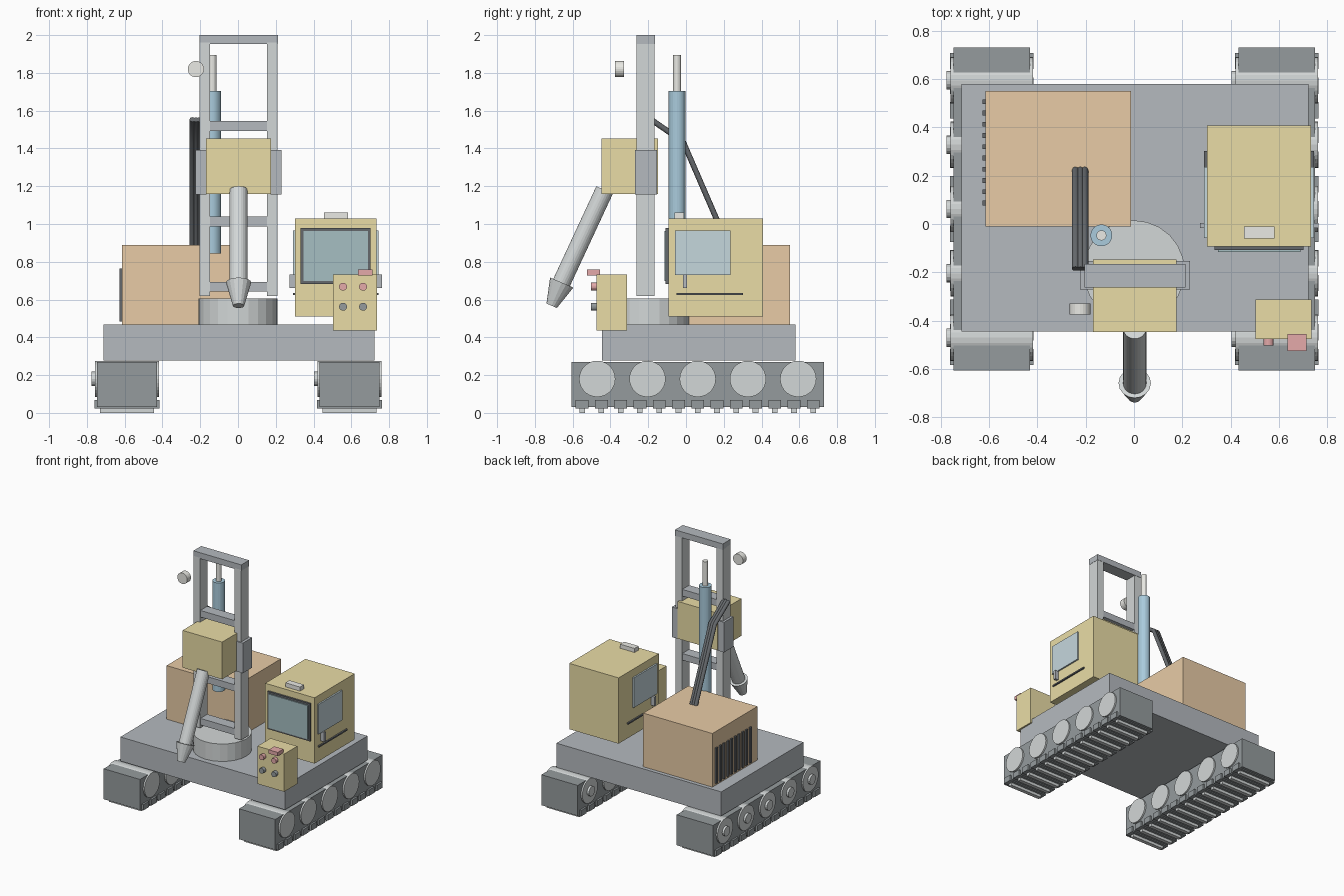
import bpy, bmesh
from mathutils import Vector

if "Cube" in bpy.data.objects:
    bpy.data.objects.remove(bpy.data.objects["Cube"])

PALETTE = {
    "steel": (0.46, 0.49, 0.52), "light": (0.65, 0.68, 0.68), "dark": (0.30, 0.33, 0.34),
    "black": (0.13, 0.14, 0.15), "yellow": (0.82, 0.72, 0.38), "orange": (0.81, 0.60, 0.38),
    "blue": (0.40, 0.60, 0.72), "glass": (0.56, 0.68, 0.72), "tinted": (0.38, 0.52, 0.54),
    "red": (0.78, 0.40, 0.40), "pale": (0.82, 0.82, 0.78),
}
MATS = {}
for key, rgb in PALETTE.items():
    MATS[key] = bpy.data.materials.new(key + "_paint")
    MATS[key].diffuse_color = (*rgb, 1)


def finish(name, bm, mat):
    me = bpy.data.meshes.new(name)
    bm.to_mesh(me)
    bm.free()
    me.materials.append(MATS[mat])
    ob = bpy.data.objects.new(name, me)
    bpy.context.collection.objects.link(ob)
    return ob


def box(name, x, y, z, mat):
    """Box from (min, max) ranges on each axis."""
    bm = bmesh.new()
    bmesh.ops.create_cube(bm, size=1)
    for v in bm.verts:
        v.co = [(r[0] + r[1]) / 2 + c * (r[1] - r[0]) for r, c in zip((x, y, z), v.co)]
    return finish(name, bm, mat)


def rod(name, a, b, r, mat, r2=None, seg=24):
    """Cylinder or cone from point a (radius r) to point b (radius r2)."""
    a, b = Vector(a), Vector(b)
    bm = bmesh.new()
    bmesh.ops.create_cone(bm, cap_ends=True, segments=seg, radius1=r,
                          radius2=r if r2 is None else r2, depth=(b - a).length)
    rot = (b - a).to_track_quat('Z', 'Y')
    for v in bm.verts:
        v.co = rot @ v.co + (a + b) / 2
    return finish(name, bm, mat)


# crawler tracks
for side, cx in (("left", -0.588), ("right", 0.59)):
    box(side + "_track_body", (cx - 0.158, cx + 0.158), (-0.605, 0.73), (0.03, 0.27), "dark")
    for i in range(5):
        y = -0.47 + i * 0.266
        rod(f"{side}_wheel_{i}", (cx - 0.17, y, 0.18), (cx + 0.17, y, 0.18), 0.096, "light", seg=28)
        rod(f"{side}_hub_{i}", (cx - 0.187, y, 0.18), (cx - 0.165, y, 0.18), 0.038, "light", seg=16)
    for i in range(13):
        y = -0.55 + i * 0.102
        box(f"{side}_shoe_{i}", (cx - 0.173, cx + 0.173), (y - 0.034, y + 0.034), (0.022, 0.068), "dark")
        box(f"{side}_grouser_{i}", (cx - 0.142, cx + 0.142), (y - 0.015, y + 0.015), (0, 0.03), "light")

# deck and turntable
box("deck", (-0.713, 0.722), (-0.445, 0.58), (0.278, 0.468), "steel")
rod("turntable", (0, -0.195, 0.46), (0, -0.195, 0.605), 0.21, "light")

# engine housing with vent slats
box("engine_housing", (-0.615, -0.012), (-0.01, 0.55), (0.468, 0.89), "orange")
for i in range(10):
    y = 0.087 + i * 0.0465
    box(f"vent_slat_{i}", (-0.627, -0.61), (y - 0.01, y + 0.01), (0.485, 0.765), "black")

# mast frame
for side, x in (("left", (-0.205, -0.147)), ("right", (0.153, 0.21))):
    box(side + "_mast_rail", x, (-0.262, -0.167), (0.62, 1.96), "light")
box("mast_top_beam", (-0.205, 0.212), (-0.262, -0.165), (1.953, 2.0), "steel")
for i, z in enumerate((0.668, 1.013, 1.518)):
    box(f"mast_crossbar_{i}", (-0.2, 0.205), (-0.258, -0.172), (z - 0.026, z + 0.026), "steel")

# sliding carriage
box("carriage_block", (-0.17, 0.175), (-0.447, -0.147), (1.16, 1.453), "yellow")
for side, x in (("left", (-0.224, -0.168)), ("right", (0.173, 0.231))):
    box(side + "_carriage_guide", x, (-0.27, -0.153), (1.155, 1.392), "steel")

# tilted drill barrel and nozzle
rod("drill_barrel", (0.003, -0.431, 1.18), (0.003, -0.661, 0.685), 0.048, "light")
rod("drill_nozzle", (0.003, -0.658, 0.69), (0.003, -0.711, 0.567), 0.067, "light", r2=0.03, seg=16)

# hydraulic lift
rod("lift_cylinder", (-0.135, -0.047, 0.845), (-0.135, -0.047, 1.703), 0.045, "blue")
rod("lift_piston", (-0.135, -0.047, 1.65), (-0.135, -0.047, 1.895), 0.021, "pale", seg=16)

# hoses
for i, x in enumerate((-0.242, -0.222, -0.204)):
    cu = bpy.data.curves.new(f"hose_{i}", 'CURVE')
    cu.dimensions = '3D'
    cu.bevel_depth = 0.015
    cu.bevel_resolution = 2
    cu.use_fill_caps = True
    sp = cu.splines.new('POLY')
    pts = [(0.225, 0.88), (-0.015, 1.435), (-0.185, 1.553)]
    sp.points.add(len(pts) - 1)
    for p, (y, z) in zip(sp.points, pts):
        p.co = (x, y, z, 1)
    cu.materials.append(MATS["black"])
    bpy.context.collection.objects.link(bpy.data.objects.new(f"hose_{i}", cu))

# mast lamp
rod("mast_lamp", (-0.223, -0.375, 1.82), (-0.223, -0.328, 1.82), 0.043, "pale")

# operator cab
box("cab", (0.302, 0.732), (-0.093, 0.407), (0.51, 1.028), "yellow")
box("windscreen_frame", (0.332, 0.702), (-0.108, -0.09), (0.682, 0.978), "black")
box("windscreen", (0.348, 0.688), (-0.115, -0.1), (0.697, 0.963), "tinted")
box("roof_beacon", (0.455, 0.582), (-0.06, -0.01), (1.025, 1.06), "pale")
for side, face, s in (("left", 0.302, -1), ("right", 0.732, 1)):
    def out(d, face=face, s=s):
        return tuple(sorted((face - s * 0.005, face + s * d)))
    box(side + "_cab_window", out(0.012), (-0.058, 0.235), (0.73, 0.965), "glass")
    box(side + "_door_handle", out(0.03), (-0.016, 0.004), (0.66, 0.732), "steel")
    box(side + "_door_trim", out(0.012), (-0.05, 0.302), (0.624, 0.635), "black")

# control box with buttons
box("control_box", (0.502, 0.735), (-0.475, -0.312), (0.435, 0.732), "yellow")
for row, z, mat in (("upper", 0.668, "red"), ("lower", 0.562, "dark")):
    for i, x in enumerate((0.556, 0.662)):
        rod(f"{row}_button_{i}", (x, -0.47, z), (x, -0.503, z), 0.021, mat, seg=16)
box("stop_switch", (0.635, 0.713), (-0.525, -0.455), (0.728, 0.758), "red")

for m in bpy.data.materials:
    if m.users and not m.is_grease_pencil:
        m.use_nodes = True
        m.node_tree.nodes["Principled BSDF"].inputs["Base Color"].default_value = m.diffuse_color
